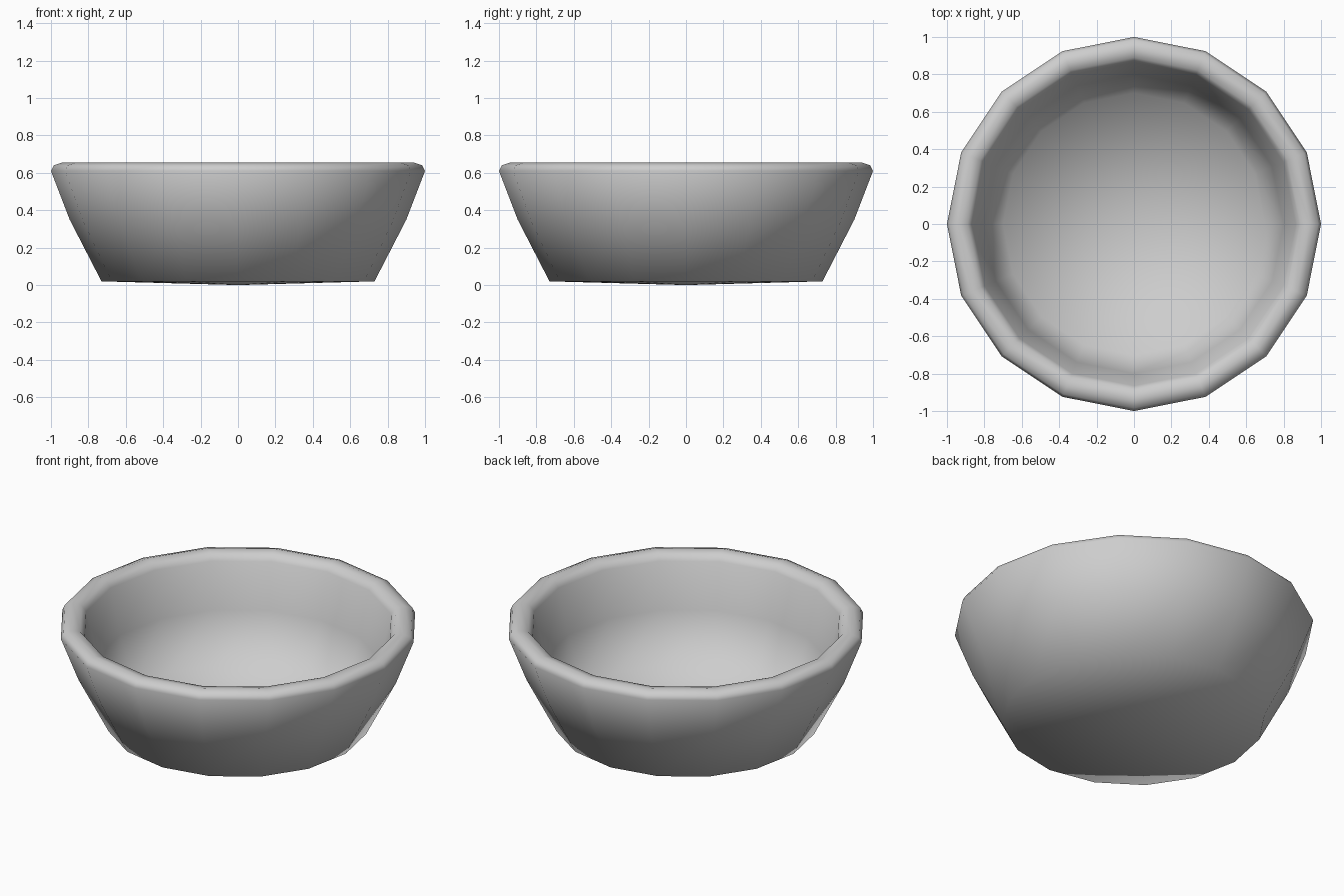
import bpy
import bmesh
import math

cube = bpy.data.objects.get("Cube")
if cube:
    bpy.data.objects.remove(cube, do_unlink=True)

SIDES = 16


def lathe(name, profile, material):
    """Turn a profile of (radius, height) points about the z axis."""
    bm = bmesh.new()
    rings = []
    for radius, z in profile:
        if radius == 0:
            rings.append([bm.verts.new((0, 0, z))] * SIDES)
        else:
            angles = [math.tau * i / SIDES for i in range(SIDES)]
            rings.append([bm.verts.new((radius * math.cos(a), radius * math.sin(a), z))
                          for a in angles])
    for low, high in zip(rings, rings[1:]):
        for i in range(SIDES):
            j = (i + 1) % SIDES
            corners = dict.fromkeys((low[i], low[j], high[j], high[i]))
            bm.faces.new(list(corners)).smooth = True
    bmesh.ops.recalc_face_normals(bm, faces=bm.faces)
    mesh = bpy.data.meshes.new(name)
    bm.to_mesh(mesh)
    bm.free()
    mesh.materials.append(material)
    obj = bpy.data.objects.new(name, mesh)
    bpy.context.collection.objects.link(obj)
    return obj


# Plain grey
grey = bpy.data.materials.new("light_grey")
grey.use_nodes = True
colour = (0.61, 0.61, 0.61, 1)
grey.diffuse_color = colour
grey.node_tree.nodes["Principled BSDF"].inputs["Base Color"].default_value = colour

# Underside and outer wall, rounded rim, steep inner wall and thin floor
outside = [(0, 0), (0.73, 0.02), (0.9, 0.35), (1, 0.61)]
rim = [(0.985, 0.64), (0.94, 0.655), (0.89, 0.645), (0.865, 0.61)]
inside = [(0.8, 0.34), (0.7, 0.05), (0, 0.03)]
lathe("bowl", outside + rim + inside, grey)
